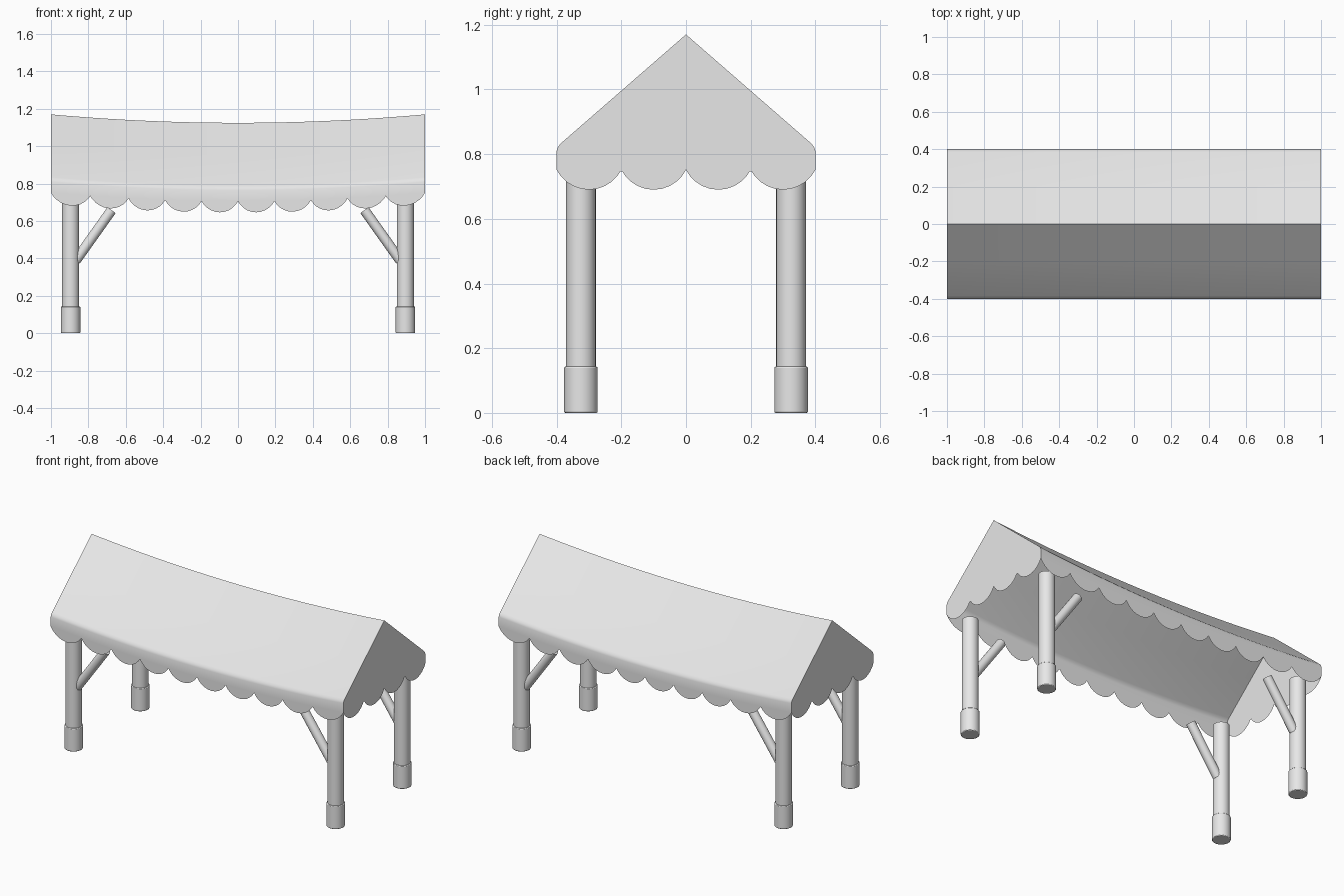
import bpy, bmesh, math
from mathutils import Vector

if "Cube" in bpy.data.objects:
    bpy.data.objects.remove(bpy.data.objects["Cube"])

mat = bpy.data.materials.new("light grey")
mat.diffuse_color = (0.8, 0.8, 0.8, 1)
mat.use_nodes = True
mat.node_tree.nodes["Principled BSDF"].inputs["Base Color"].default_value = mat.diffuse_color


def finish(name, bm, angle=35):
    me = bpy.data.meshes.new(name)
    bm.to_mesh(me)
    bm.free()
    me.materials.append(mat)
    ob = bpy.data.objects.new(name, me)
    bpy.context.collection.objects.link(ob)
    bpy.ops.object.select_all(action='DESELECT')
    ob.select_set(True)
    bpy.context.view_layer.objects.active = ob
    bpy.ops.object.shade_smooth_by_angle(angle=math.radians(angle))
    return ob


def scallops(breaks, depth, n=12):
    """(position, drop) samples of circular arcs hanging between the breaks"""
    out = []
    for a, b in zip(breaks, breaks[1:]):
        h = (b - a) / 2
        r = (h * h + depth * depth) / (2 * depth)
        for i in range(n):
            t = -math.cos(math.pi * i / n) * h
            out.append((a + h + t, math.sqrt(max(r * r - t * t, 0)) - (r - depth)))
    return out + [(breaks[-1], 0.0)]


def sag(x):
    return -0.045 * (1 - x * x)


# canopy cloth: sagging roof slopes, rounded eaves, scalloped long valances
half = [0.195, 0.39, 0.585, 0.79, 1.0]
breaks = [-v for v in reversed(half)] + [0.0] + half
slope = [(0.0, 1.17), (0.2, 0.996), (0.385, 0.835), (0.395, 0.824), (0.4, 0.81), (0.4, 0.752)]
bm = bmesh.new()
for side in (-1, 1):
    prev = None
    for x, drop in scallops(breaks, 0.06):
        pts = [(x, side * y, z + sag(x)) for y, z in slope]
        pts.append((x, side * 0.4, 0.751 + sag(x) - drop))
        col = [bm.verts.new(p) for p in pts]
        if prev:
            for i in range(len(col) - 1):
                f = [prev[i], prev[i + 1], col[i + 1], col[i]]
                bm.faces.new(f if side < 0 else f[::-1])
        prev = col
bmesh.ops.remove_doubles(bm, verts=bm.verts, dist=0.0005)
bmesh.ops.dissolve_degenerate(bm, edges=bm.edges, dist=0.0001)
finish("canopy_roof", bm)

# gable ends: flat panels with four scallops each
for sx, name in ((-1, "left_gable"), (1, "right_gable")):
    bm = bmesh.new()
    lower = [(y, 0.752 - d) for y, d in scallops([-0.4, -0.2, 0, 0.2, 0.4], 0.062)]
    upper = [(y, z) for y, z in reversed(slope[:5])] + [(-y, z) for y, z in slope[1:5]]
    loop = [bm.verts.new((sx, y, z)) for y, z in lower + upper]
    bm.faces.new(loop if sx > 0 else loop[::-1])
    bmesh.ops.triangulate(bm, faces=bm.faces)
    finish(name, bm)


def rod(name, a, b, r, segs=32):
    a, b = Vector(a), Vector(b)
    d = b - a
    bm = bmesh.new()
    bmesh.ops.create_cone(bm, cap_ends=True, segments=segs, radius1=r, radius2=r, depth=d.length)
    ob = finish(name, bm)
    ob.location = (a + b) / 2
    ob.rotation_euler = d.to_track_quat('Z', 'Y').to_euler()
    return ob


# legs: post, thicker foot sleeve and slanted brace at each corner
for sx, nx in ((-1, "left"), (1, "right")):
    for sy, ny in ((-1, "front"), (1, "back")):
        tag = f"{ny}_{nx}"
        x, y = sx * 0.895, sy * 0.325
        rod(tag + "_post", (x, y, 0.02), (x, y, 0.72), 0.046)
        foot = rod(tag + "_foot", (x, y, 0), (x, y, 0.143), 0.052)
        bev = foot.modifiers.new("soft_rim", 'BEVEL')
        bev.width = 0.004
        bev.segments = 2
        rod(tag + "_brace", (sx * 0.868, y, 0.388), (sx * 0.676, y, 0.658), 0.027, 20)
